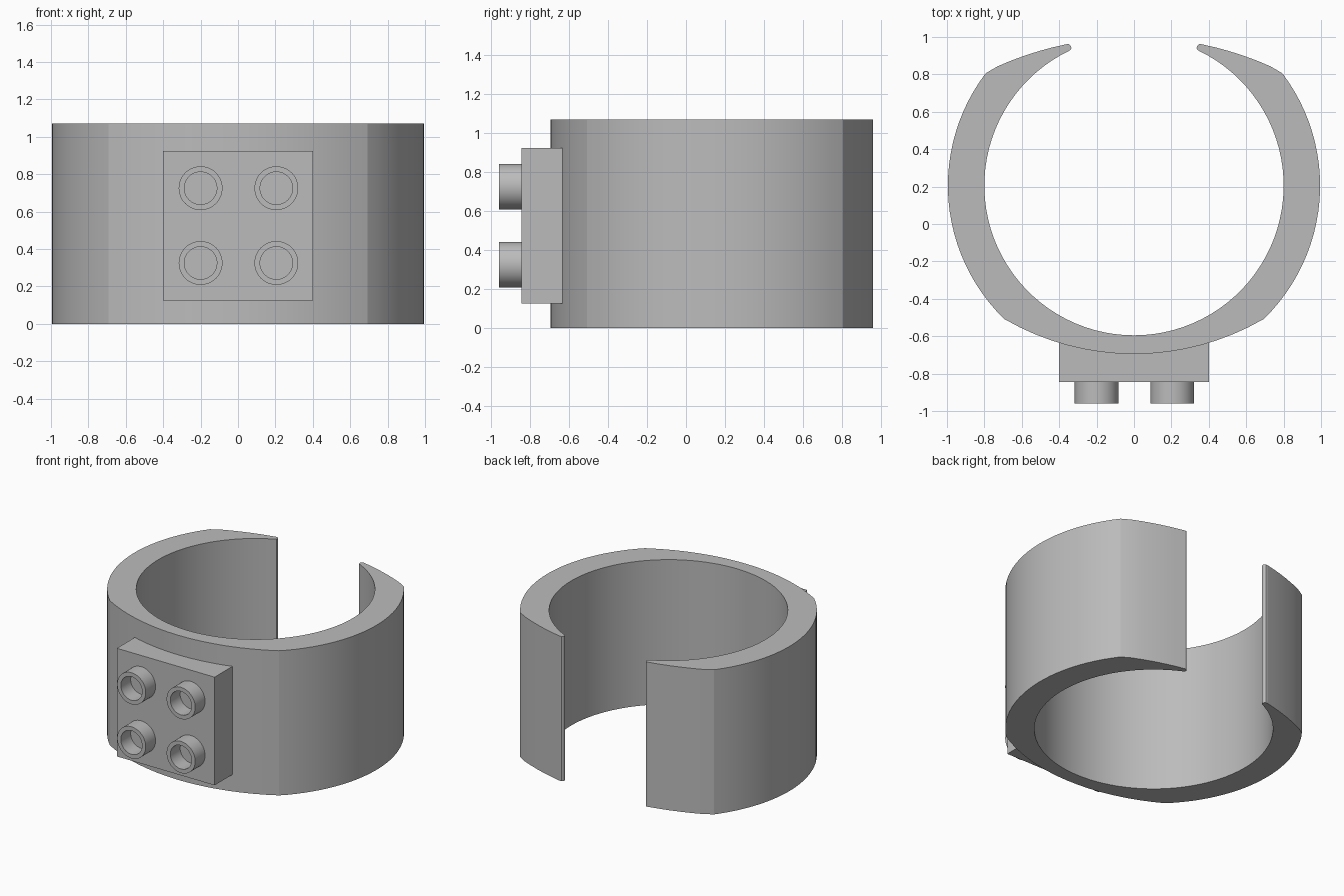
import bpy
import bmesh
from math import sin, cos, tau, atan2, hypot, radians
from mathutils import Matrix, Vector

cube = bpy.data.objects.get("Cube")
if cube:
    bpy.data.objects.remove(cube, do_unlink=True)

grey = bpy.data.materials.new("plain grey")
grey.use_nodes = True
COLOUR = (0.5, 0.5, 0.5, 1)
grey.diffuse_color = COLOUR
grey.node_tree.nodes["Principled BSDF"].inputs["Base Color"].default_value = COLOUR

HEIGHT = 1.07
BORE = 0.205       # y of the bore centre
PLATE_Y = -0.845   # front face of the mounting block


def finish(name, bm):
    bmesh.ops.recalc_face_normals(bm, faces=bm.faces)
    mesh = bpy.data.meshes.new(name)
    bm.to_mesh(mesh)
    bm.free()
    mesh.materials.append(grey)
    ob = bpy.data.objects.new(name, mesh)
    bpy.context.collection.objects.link(ob)
    bpy.ops.object.select_all(action='DESELECT')
    ob.select_set(True)
    bpy.context.view_layer.objects.active = ob
    bpy.ops.object.shade_smooth_by_angle(angle=radians(10))
    return ob


def arc(cx, cy, start, end, steps):
    """Points on a circle round (cx, cy), from one point towards another."""
    a, b = (atan2(p[1] - cy, p[0] - cx) for p in (start, end))
    r = hypot(start[0] - cx, start[1] - cy)
    return [(cx + r * cos(a + (b - a) * i / steps),
             cy + r * sin(a + (b - a) * i / steps)) for i in range(steps + 1)]


# Open band: half outline from the front centre round to the tip and back inside
front, corner, shoulder = (0, -0.695), (0.692, -0.51), (0.8, 0.81)
tip_out, tip_in, inner = (0.36, 0.963), (0.345, 0.927), (0, BORE - 0.8)
half = arc(0, 0.684, front, corner, 8)
half += arc(0, BORE, corner, shoulder, 24)[1:]
half += arc(0, -0.80, shoulder, tip_out, 6)[1:]
half += [(0.347, 0.961), (0.338, 0.952), (0.335, 0.941), (0.338, 0.932)]
half += arc(0, BORE, tip_in, inner, 40)
outline = half + [(-x, y) for x, y in reversed(half) if x > 0.001]

bm = bmesh.new()
face = bm.faces.new([bm.verts.new((x, y, 0)) for x, y in outline])
walls = bmesh.ops.extrude_face_region(bm, geom=[face], use_keep_orig=True)
bmesh.ops.translate(bm, vec=(0, 0, HEIGHT),
                    verts=[g for g in walls["geom"] if isinstance(g, bmesh.types.BMVert)])
finish("open_band", bm)

# Mounting block, its back sunk into the band
bm = bmesh.new()
back = -0.62
bmesh.ops.create_cube(bm, size=1, matrix=Matrix.Translation((0, (PLATE_Y + back) / 2, 0.525))
                      @ Matrix.Diagonal((0.8, back - PLATE_Y, 0.8, 1)))
finish("mounting_block", bm)

# Four hollow studs, turned from a wall section
for side, x in (("right", -0.2), ("left", 0.205)):
    for level, z in (("lower", 0.325), ("upper", 0.725)):
        bm = bmesh.new()
        section = [(0.117, PLATE_Y), (0.117, -0.96), (0.087, -0.96), (0.087, PLATE_Y)]
        vs = [bm.verts.new((x + r, y, z)) for r, y in section]
        es = [bm.edges.new(pair) for pair in zip(vs, vs[1:])]
        bmesh.ops.spin(bm, geom=vs + es, cent=Vector((x, 0, z)), axis=(0, 1, 0),
                       angle=tau, steps=48, use_merge=True)
        bmesh.ops.remove_doubles(bm, verts=bm.verts, dist=0.0001)
        finish(f"{level}_{side}_stud", bm)
